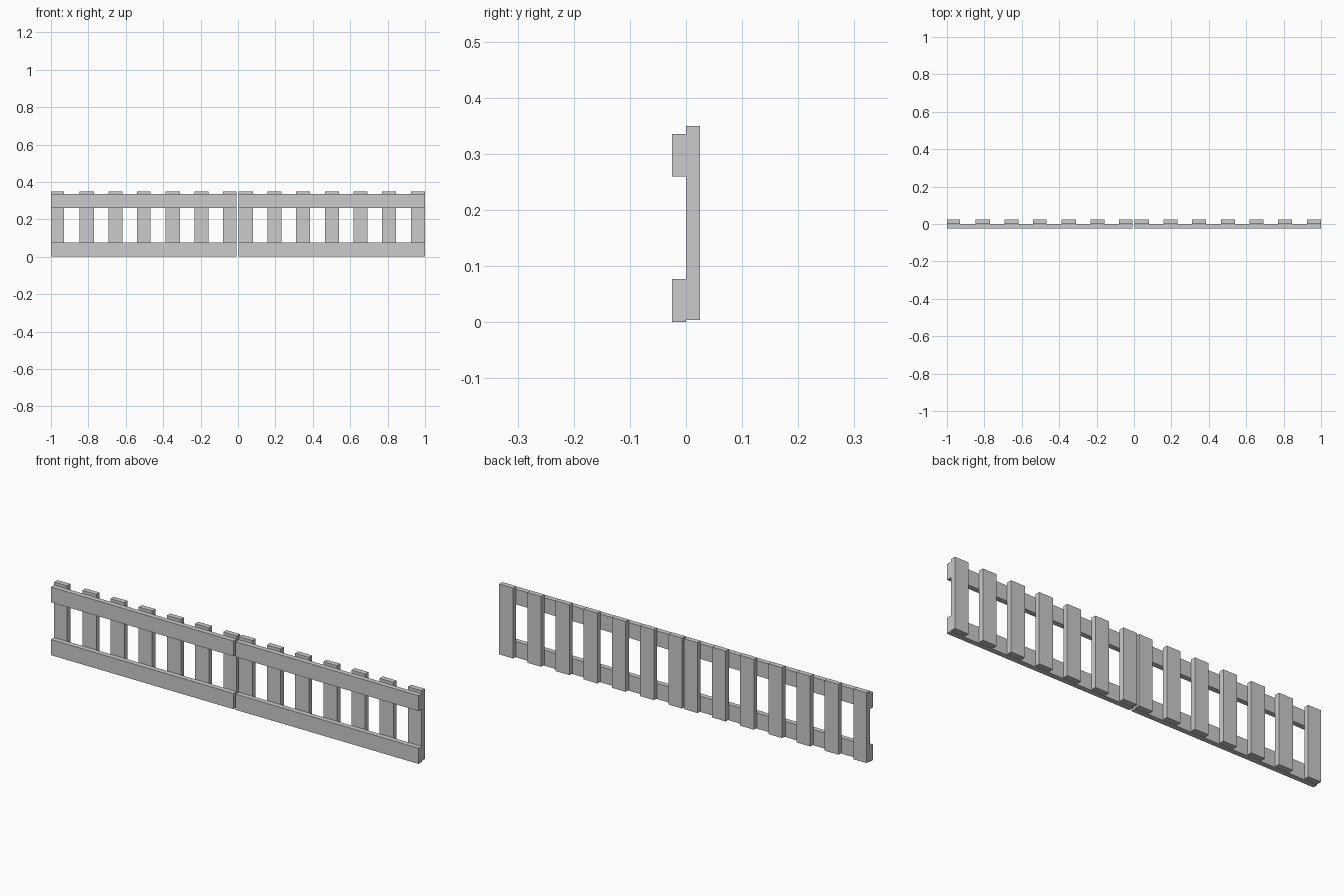
import bpy

if "Cube" in bpy.data.objects:
    bpy.data.objects.remove(bpy.data.objects["Cube"])


def board(name, x0, x1, y0, y1, z0, z1):
    """Rectangular plank spanning the given limits."""
    bpy.ops.mesh.primitive_cube_add(
        size=1, location=((x0 + x1) / 2, (y0 + y1) / 2, (z0 + z1) / 2))
    ob = bpy.context.object
    ob.name = name
    ob.scale = (x1 - x0, y1 - y0, z1 - z0)
    bpy.ops.object.transform_apply(location=False, rotation=False, scale=True)
    return ob


THICK = 0.025
SPACING = 0.1533
# slightly uneven slat widths, left to right
LEFT_WIDTHS = [0.07, 0.076, 0.075, 0.073, 0.076, 0.075, 0.074]
RIGHT_WIDTHS = [0.075] * 7

# two fence panels with a narrow gap between them
for side, x0, x1, widths in (("left", -1.0, -0.007, LEFT_WIDTHS),
                             ("right", 0.004, 1.0, RIGHT_WIDTHS)):
    # horizontal rails on the front
    board(f"{side}_lower_rail", x0, x1, -THICK, 0, 0.0, 0.077)
    board(f"{side}_upper_rail", x0, x1, -THICK, 0, 0.26, 0.335)
    # upright slats behind the rails
    for i, w in enumerate(widths):
        sx = x0 + i * SPACING
        board(f"{side}_slat_{i + 1}", sx, min(sx + w, x1), 0, THICK, 0.004, 0.35)
